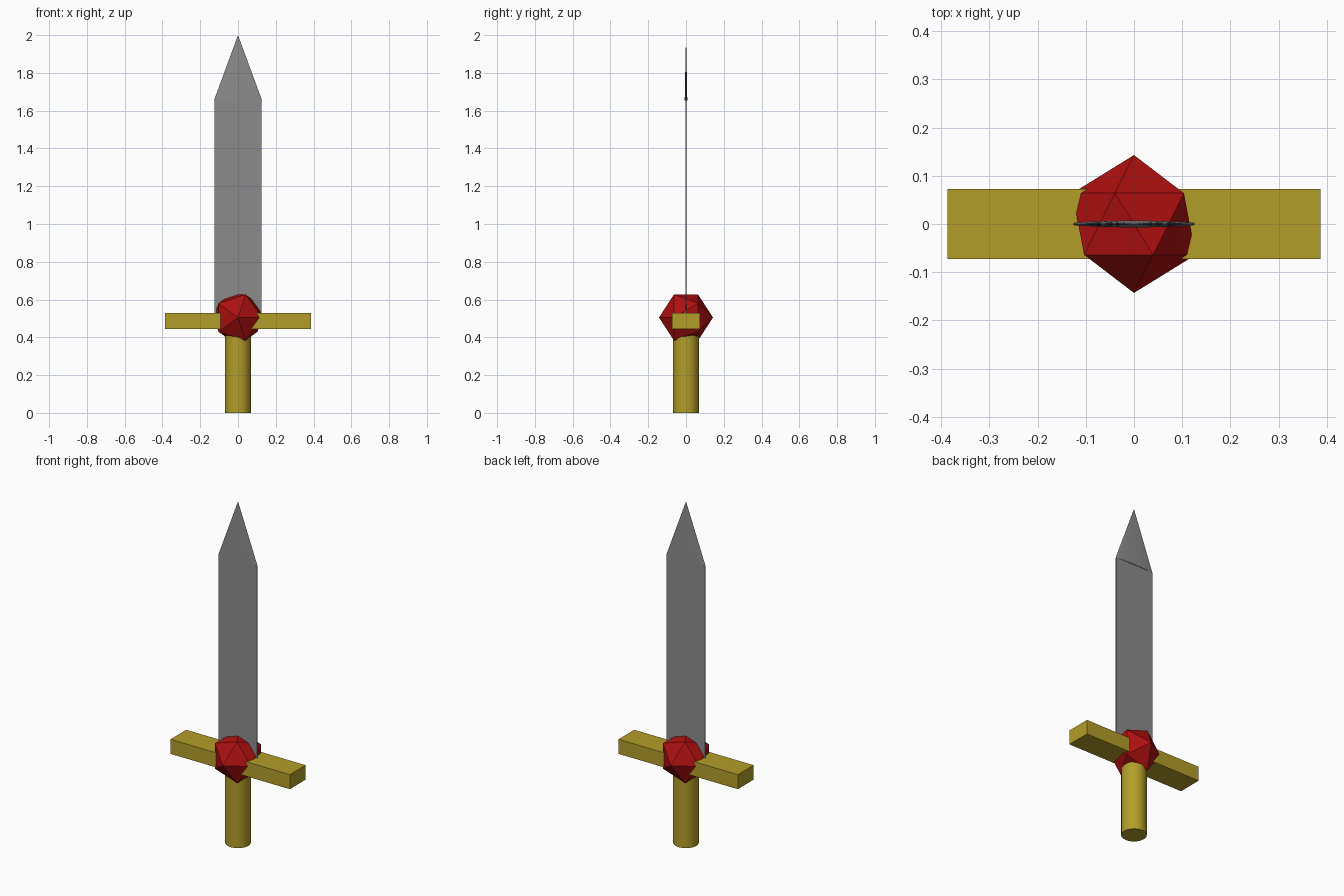
import bpy
from math import radians

cube = bpy.data.objects.get("Cube")
if cube:
    bpy.data.objects.remove(cube, do_unlink=True)


def material(name, color):
    mat = bpy.data.materials.new(name)
    mat.use_nodes = True
    mat.diffuse_color = (*color, 1)
    mat.node_tree.nodes["Principled BSDF"].inputs["Base Color"].default_value = (*color, 1)
    return mat


gold = material("gold", (0.45, 0.34, 0.022))
red = material("red", (0.43, 0.005, 0.005))
steel = material("steel", (0.26, 0.26, 0.26))


def finish(name, mat, scale=(1, 1, 1), smooth=False):
    obj = bpy.context.object
    obj.name = name
    obj.scale = scale
    bpy.ops.object.transform_apply(location=False, rotation=True, scale=True)
    if smooth:
        bpy.ops.object.shade_smooth_by_angle(angle=radians(40))
    obj.data.materials.append(mat)
    return obj


def box(name, mat, size, bottom, top):
    bpy.ops.mesh.primitive_cube_add(size=1, location=(0, 0, (bottom + top) / 2))
    return finish(name, mat, (*size, top - bottom))


# Round grip, reaching up into the gem
bpy.ops.mesh.primitive_cylinder_add(vertices=32, radius=0.068, depth=0.46,
                                    location=(0, 0, 0.23))
finish("grip", gold, smooth=True)

# Straight crossguard
box("crossguard", gold, (0.774, 0.146), 0.445, 0.53)

# Faceted gem with its points facing front and back
bpy.ops.mesh.primitive_ico_sphere_add(subdivisions=1, radius=0.143,
                                      location=(0, 0, 0.505),
                                      rotation=(radians(90), 0, 0))
finish("gem", red)

# Thin flat blade
box("blade", steel, (0.248, 0.007), 0.48, 1.655)

# Blade tip: a cone flattened to the blade's thickness
bpy.ops.mesh.primitive_cone_add(vertices=32, radius1=0.127, depth=0.345,
                                location=(0, 0, 1.8275))
finish("blade_tip", steel, (1, 0.055, 1), smooth=True)
